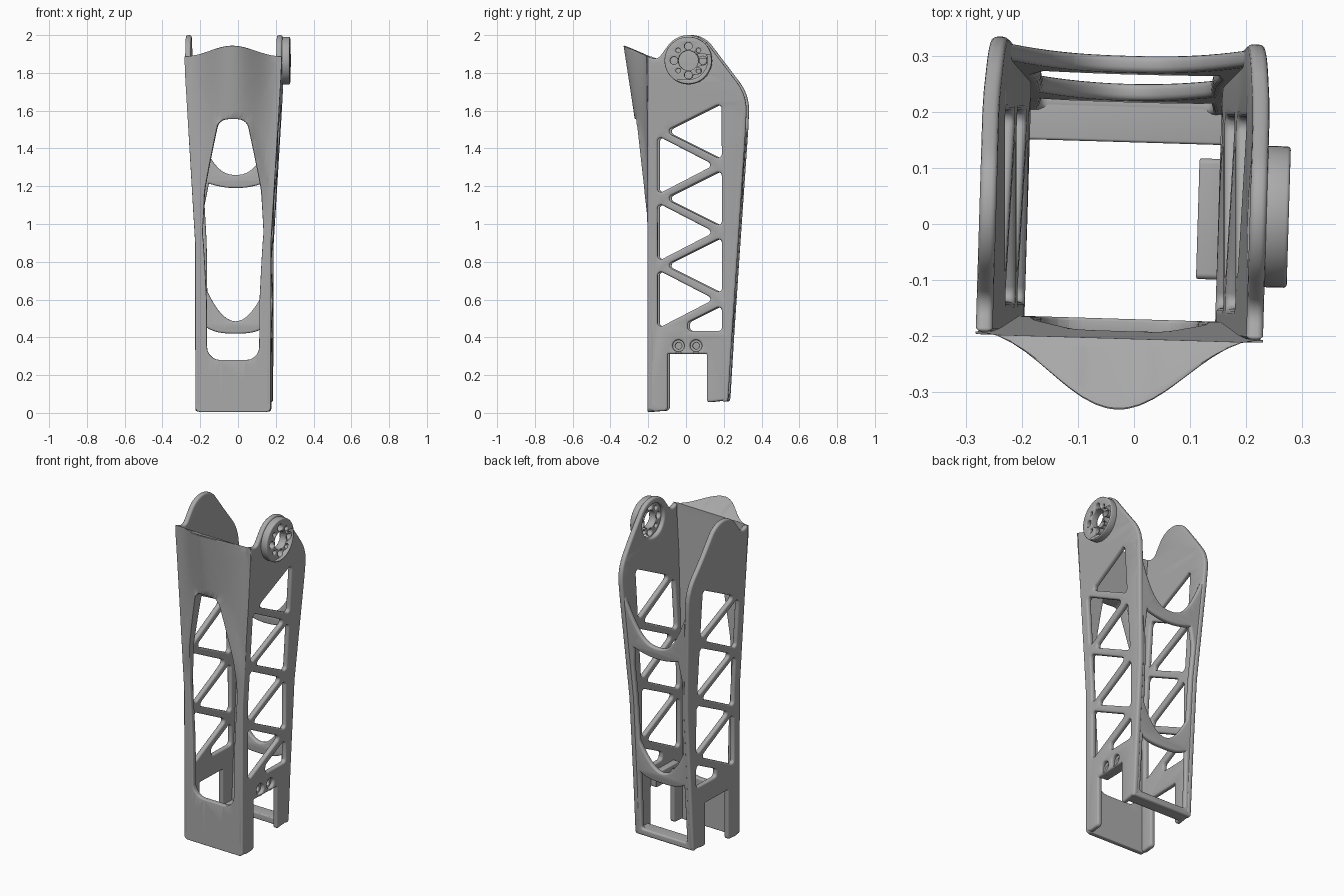
import bpy, bmesh
from math import pi, cos, sin, tan
from mathutils import Vector

cube = bpy.data.objects.get("Cube")
if cube:
    bpy.data.objects.remove(cube)

grey = bpy.data.materials.new("plain_grey")
grey.use_nodes = True
GREY = (0.4, 0.4, 0.4, 1)
grey.diffuse_color = GREY
grey.node_tree.nodes["Principled BSDF"].inputs["Base Color"].default_value = GREY


# ---- outline helpers ----
def rounded(points, radius, steps=5):
    """Polygon with filleted corners; a point may carry its own radius."""
    out, n = [], len(points)
    for i, p in enumerate(points):
        r = p[2] if len(p) > 2 else radius
        c = Vector(p[:2])
        a = Vector(points[i - 1][:2]) - c
        b = Vector(points[(i + 1) % n][:2]) - c
        ang = a.angle(b)
        if r <= 0 or ang > 3.1:
            out.append(c)
            continue
        d = min(r / tan(ang / 2), a.length * 0.48, b.length * 0.48)
        s, e = c + a.normalized() * d, c + b.normalized() * d
        mid = (a.normalized() + b.normalized()).normalized()
        centre = c + mid * (d / cos(ang / 2))
        v0, v1 = s - centre, e - centre
        sweep = v0.angle_signed(v1)
        for k in range(steps + 1):
            t = -sweep * k / steps
            out.append(centre + Vector((v0.x * cos(t) - v0.y * sin(t),
                                        v0.x * sin(t) + v0.y * cos(t))))
    return out


def circle(u, v, r, n=32):
    return [Vector((u + r * cos(2 * pi * k / n), v + r * sin(2 * pi * k / n))) for k in range(n)]


def rect(u0, u1, v0, v1, r):
    return rounded([(u0, v0), (u1, v0), (u1, v1), (u0, v1)], r)


def arc(half, fn, n=24):
    return [(half * (2 * k / n - 1), fn(abs(2 * k / n - 1)), 0) for k in range(n + 1)]


def plate(name, loops, thick, place, edge=0.01, ucuts=(), vcuts=()):
    """Flat outline with holes, thickened with rounded rims, then placed and bent."""
    cu = bpy.data.curves.new(name, 'CURVE')
    cu.dimensions, cu.fill_mode = '2D', 'BOTH'
    cu.extrude = thick / 2 - edge
    cu.bevel_depth, cu.bevel_resolution, cu.offset = edge, 2, -edge
    for loop in loops:
        sp = cu.splines.new('POLY')
        sp.points.add(len(loop) - 1)
        for pt, co in zip(sp.points, loop):
            pt.co = (co[0], co[1], 0, 1)
        sp.use_cyclic_u = True
    tmp = bpy.data.objects.new(name + "_outline", cu)
    bpy.context.collection.objects.link(tmp)
    dg = bpy.context.evaluated_depsgraph_get()
    me = bpy.data.meshes.new_from_object(tmp.evaluated_get(dg))
    bpy.data.objects.remove(tmp)
    bm = bmesh.new()
    bm.from_mesh(me)
    bmesh.ops.remove_doubles(bm, verts=bm.verts, dist=1e-5)
    for axis, cuts in (((1, 0, 0), ucuts), ((0, 1, 0), vcuts)):
        for c in cuts:
            bmesh.ops.bisect_plane(bm, geom=bm.verts[:] + bm.edges[:] + bm.faces[:],
                                   plane_co=Vector(axis) * c, plane_no=axis)
    for v in bm.verts:
        v.co = place(*v.co)
    bmesh.ops.recalc_face_normals(bm, faces=bm.faces)
    bm.to_mesh(me)
    bm.free()
    me.name = name
    me.materials.clear()
    me.materials.append(grey)
    ob = bpy.data.objects.new(name, me)
    bpy.context.collection.objects.link(ob)
    bpy.ops.object.select_all(action='DESELECT')
    ob.select_set(True)
    bpy.context.view_layer.objects.active = ob
    bpy.ops.object.shade_smooth_by_angle(angle=0.6)
    ob.location = (-0.02, 0.006, 0)
    ob.rotation_euler.z = -0.03
    return ob


# ---- overall shape rules ----
HALF, WALL = 0.2, 0.03
ZCUTS = [0.9 + 0.05 * k for k in range(20)]


def clamp(t):
    return min(1, max(0, t))


def flare(z):
    return 0.056 * clamp((z - 0.88) / 0.94)


def back_y(z):
    if z < 0.4:
        return 0.221 + 0.018 * (z - 0.06) / 0.34
    return 0.239 + 0.071 * min(1.1, (z - 0.4) / 1.1)


def bulge(x, z):
    """Broad swell of the front, plus raised ridges along the window sides."""
    depth = 0.133 * clamp((z - 1.03) / 0.92) ** 1.08
    swell = 0.5 * (1 + cos(pi * clamp(abs(x) / HALF)))
    crease, rim = 0.115 + 0.17 * (1.6 - z), 0.065 + 0.22 * (1.5 - z)
    ridge = clamp((crease - abs(x)) / max(0.03, crease - rim)) * clamp((1.65 - z) / 0.12)
    return depth * max(swell, ridge)


# ---- side plates ----
HY, HZ = 0.015, 1.865
dome = [(HY + 0.135 * cos(a), HZ + 0.135 * sin(a), 0)
        for a in [0.65 + k * (2.55 - 0.65) / 16 for k in range(17)]]
side = rounded([(-0.205, 0.005, 0.04), (-0.097, 0.012, 0.02), (-0.097, 0.312, 0.004),
                (0.11, 0.312, 0.004), (0.11, 0.055, 0.015), (0.223, 0.068, 0.015),
                (0.243, 0.4, 0), (0.317, 1.5, 0), (0.325, 1.68, 0.25)]
               + dome + [(-0.15, 1.868, 0.06), (-0.205, 1.89, 0.005)], 0.01)
truss = []
for k in range(3):
    c = 1.49 - 0.355 * k
    truss.append(rounded([(0.19, c - 0.15), (0.19, c + 0.15), (-0.11, c)], 0.018))
    c -= 0.178
    truss.append(rounded([(-0.15, c - 0.155), (-0.15, c + 0.155), (0.15, c)], 0.018))
truss.append(rounded([(0.19, 0.434), (0.19, 0.57), (0.01, 0.48), (0.01, 0.434)], 0.018))
screws = (-0.04, 0.053)

for name, s in (("left_side_plate", 1), ("right_side_plate", -1)):
    loops = [side] + truss
    if s > 0:
        loops = loops + [circle(y, 0.355, 0.031) for y in screws] + [circle(HY, HZ, 0.1)]
    plate(name, loops, WALL,
          lambda u, v, w, s=s: (s * (HALF - WALL / 2 + flare(v)) + w, u, v),
          vcuts=ZCUTS)

# ---- front panel: flat inside, swelling outside, sloped top ----
RIM = 1.888
top = arc(HALF, lambda t: RIM + 0.03 * (1 + cos(pi * t)))
front = rounded([(HALF, 0.005, 0.025)] + top[::-1] + [(-HALF, 0.005, 0.025)], 0)
window = rounded([(-0.138, 0.28, 0.07), (0.138, 0.28, 0.07), (0.14, 0.6, 0.3),
                  (0.158, 0.95, 0.4), (0.136, 1.18, 0.5), (0.06, 1.555, 0.05),
                  (-0.06, 1.555, 0.05), (-0.136, 1.18, 0.5), (-0.158, 0.95, 0.4),
                  (-0.14, 0.6, 0.3)], 0)


def place_front(u, v, w):
    inward = w / WALL + 0.5
    outer = -0.205 - bulge(u, v)
    inner = -0.175 - 0.035 * clamp((v - 1.03) / 0.85)
    return (u * (1 + flare(v) / HALF), outer + (inner - outer) * inward,
            v - max(0, v - RIM) * inward)


plate("front_panel", [front, window], WALL, place_front, edge=0.005,
      ucuts=[0.02 * k - 0.19 for k in range(20)], vcuts=ZCUTS)

# ---- back frame with scooped top and two windows ----
scoop = arc(HALF, lambda t: 1.26 + 0.36 * t ** 2.6)
back = rounded([(HALF, 0.06, 0.01)] + scoop[::-1] + [(-HALF, 0.06, 0.01)], 0)
low = arc(0.15, lambda t: 0.485 + 0.16 * t * t)
high = arc(0.155, lambda t: 1.19 + 0.035 * t * t)
upper_win = rounded(low + [(0.155, 1.1, 0)] + high[-2:1:-1] + [(-0.155, 1.1, 0)], 0)
sill = arc(0.15, lambda t: 0.42 + 0.03 * t ** 3)
lower_win = rounded([(-0.155, 0.1, 0.015), (0.155, 0.1, 0.015)] + sill[::-1], 0)
plate("back_frame", [back, upper_win, lower_win], WALL,
      lambda u, v, w: (u * (1 + flare(v) / HALF), back_y(v) - WALL / 2 + w, v),
      vcuts=[0.4] + ZCUTS)

# ---- bottom crossbar, deeper than the frame ----
plate("back_crossbar", [rect(0.14, 0.215, 0.062, 0.1, 0.005)], 0.38,
      lambda u, v, w: (w, u, v), edge=0.003)

# ---- screw block inside the left plate ----
plate("screw_block", [rect(-0.1, 0.115, 0.313, 0.395, 0.01)]
      + [circle(y, 0.355, 0.017) for y in screws], 0.045,
      lambda u, v, w: (0.156 + w, u, v), edge=0.004)

# ---- pivot hub with bolt circle ----
bolts = [circle(HY + 0.076 * cos(k * pi / 4), HZ + 0.076 * sin(k * pi / 4),
                0.012 if k % 2 else 0.02, 16) for k in range(8)]
plate("pivot_hub", [circle(HY, HZ, 0.126, 48), circle(HY, HZ, 0.052)] + bolts, 0.045,
      lambda u, v, w: (0.273 + w, u, v), edge=0.006)
